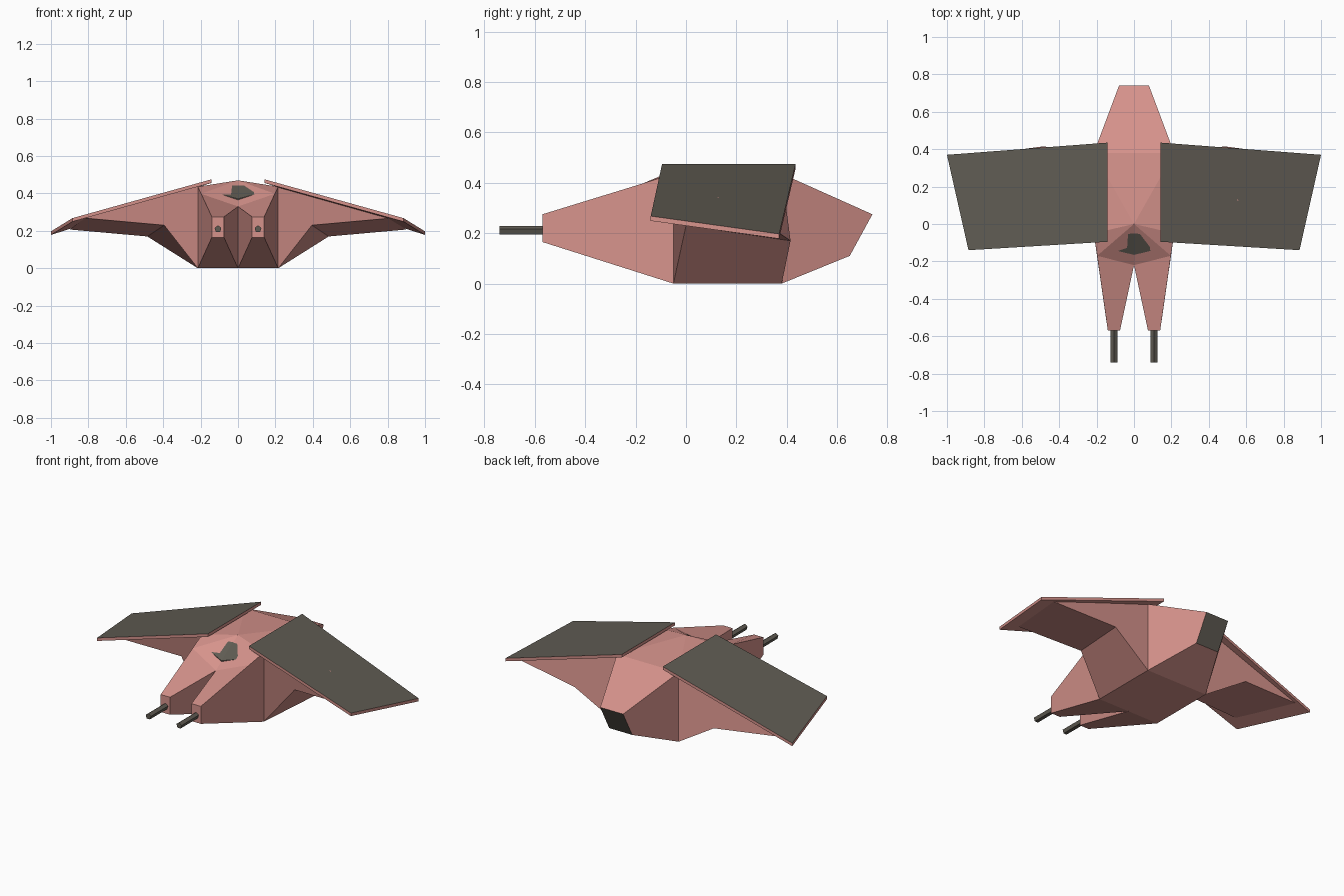
import bpy, bmesh
from math import pi
from mathutils import Matrix

if "Cube" in bpy.data.objects:
    bpy.data.objects.remove(bpy.data.objects["Cube"])


def material(name, color):
    m = bpy.data.materials.new(name)
    m.diffuse_color = (*color, 1)
    m.use_nodes = True
    m.node_tree.nodes["Principled BSDF"].inputs["Base Color"].default_value = m.diffuse_color
    return m


HULL = material("pink_hull", (0.67, 0.29, 0.26))
DARK = material("dark_grey", (0.115, 0.105, 0.085))


def finish(name, bm):
    bmesh.ops.recalc_face_normals(bm, faces=bm.faces)
    me = bpy.data.meshes.new(name)
    bm.to_mesh(me)
    bm.free()
    me.materials.append(HULL)
    me.materials.append(DARK)
    ob = bpy.data.objects.new(name, me)
    bpy.context.collection.objects.link(ob)
    return ob


def mirrored(name, verts, faces, dark=()):
    """Build the right half, its mirror image in x, and weld the centre line."""
    bm = bmesh.new()
    for s in (1, -1):
        vs = [bm.verts.new((s * x, y, z)) for x, y, z in verts]
        for i, f in enumerate(faces):
            face = bm.faces.new([vs[k] for k in f[::s]])
            face.material_index = int(i in dark)
    bmesh.ops.remove_doubles(bm, verts=bm.verts, dist=0.0005)
    return finish(name, bm)


BOX = [(0, 1, 2, 3), (4, 5, 6, 7), (0, 1, 5, 4),
       (1, 2, 6, 5), (2, 3, 7, 6), (3, 0, 4, 7)]

# Fuselage: forked nose, sloped cockpit, tapered tail with dark end
W = 0.215
hull = [
    (0, 0, .47), (W, -.05, .436), (.197, -.17, .398), (0, -.22, .33),      # cockpit
    (.14, -.57, .275), (.075, -.57, .275), (.075, -.57, .165), (.14, -.57, .165),  # prong tip
    (W, -.05, 0), (0, -.05, 0),                                          # front belly
    (W, .38, .436), (0, .38, .436), (W, .38, 0), (0, .38, 0),            # rear frame
    (.08, .74, .275), (0, .74, .275), (.08, .65, .11), (0, .65, .11),    # tail end
]
mirrored("fuselage", hull, [
    (0, 1, 2), (0, 2, 3), (3, 2, 4, 5), (4, 5, 6, 7), (3, 5, 6, 9),
    (6, 7, 8, 9), (1, 2, 4, 7, 8), (0, 1, 10), (0, 10, 11),
    (1, 8, 12, 10), (8, 9, 13, 12), (10, 11, 15, 14),
    (10, 12, 16, 14), (12, 13, 17, 16), (14, 15, 17, 16)], dark=(14,))

# Cockpit window lying just above the cockpit slope
mirrored("cockpit_window",
         [(0, -.05, .443), (.105, -.06, .440), (.105, -.14, .399), (0, -.165, .371),
          (0, -.05, .42), (.105, -.06, .42), (.105, -.14, .38), (0, -.165, .35)],
         [f for i, f in enumerate(BOX) if i != 5], dark=range(5))

# Wing roots: wedge between a front and a rear profile
mirrored("wing_roots",
         [(W, -.05, .436), (W, -.05, 0), (.395, 0, .23), (.82, -.07, .268),
          (W, .38, .436), (W, .38, 0), (.485, .415, .17), (.9, .36, .207)], BOX)

# Wing panels: thin drooping slabs with dark tops
top = [(.143, -.095, .475), (.143, .435, .475), (1, .37, .197), (.885, -.14, .268)]
mirrored("wing_panels", top + [(x, y, z - .019) for x, y, z in top], BOX, dark=(0,))

# Gun barrels: five-sided rods in the prong tips
for side, x in (("left", -.107), ("right", .107)):
    bm = bmesh.new()
    bmesh.ops.create_cone(bm, cap_ends=True, segments=5, radius1=.019, radius2=.019,
                          depth=.18, matrix=Matrix.Translation((x, -.65, .21))
                          @ Matrix.Rotation(-pi / 2, 4, 'X') @ Matrix.Rotation(pi, 4, 'Z'))
    for f in bm.faces:
        f.material_index = 1
    finish(side + "_gun_barrel", bm)
